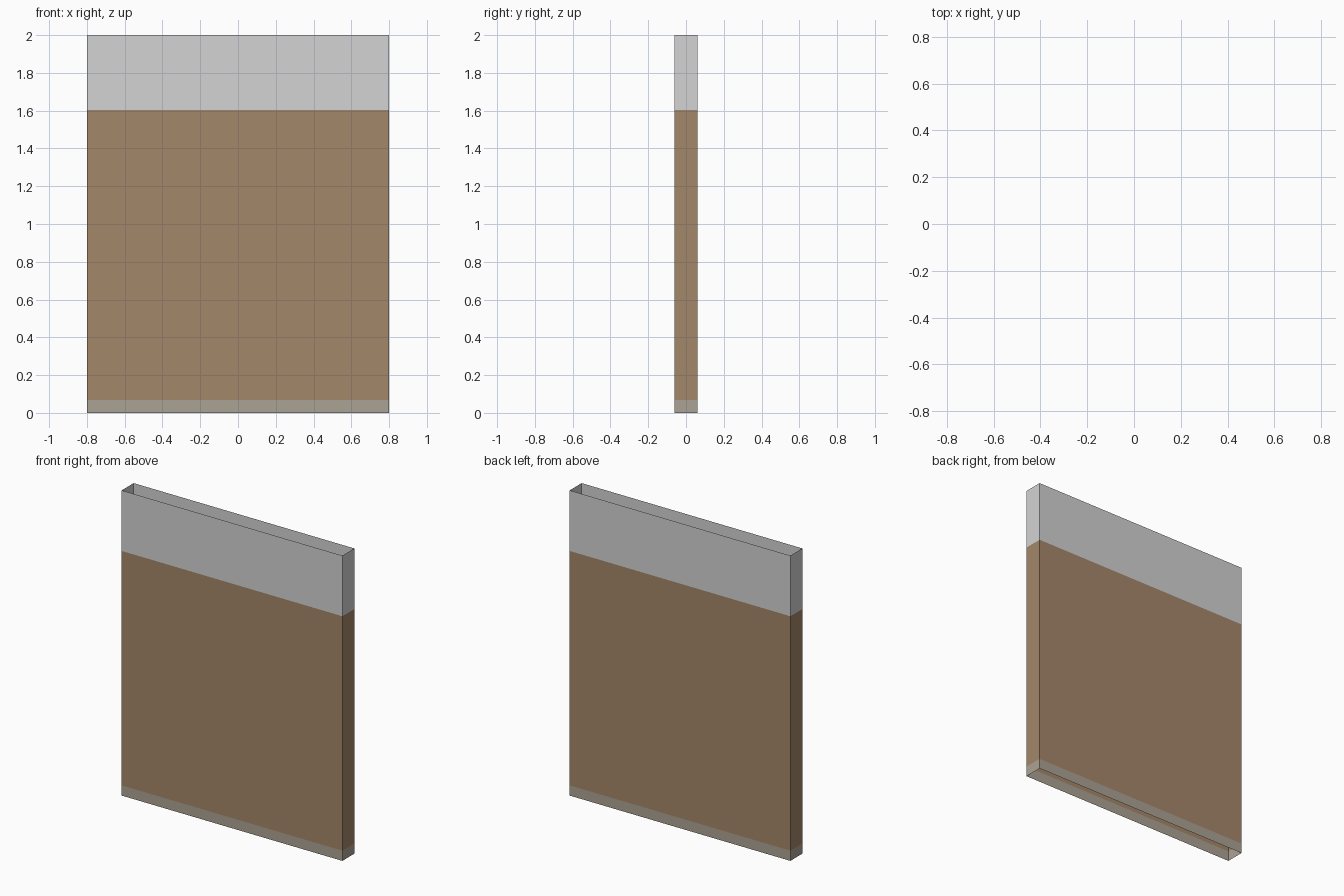
import bpy, bmesh

if "Cube" in bpy.data.objects:
    bpy.data.objects.remove(bpy.data.objects["Cube"])

HALF_X, HALF_Y = 0.8, 0.062
LEVELS = [0.0, 0.067, 1.603, 2.0]   # base strip, main panel, top band


def srgb(v):
    v /= 255
    return v / 12.92 if v <= 0.04045 else ((v + 0.055) / 1.055) ** 2.4


def material(name, rgb):
    m = bpy.data.materials.new(name)
    m.diffuse_color = [srgb(c) for c in rgb] + [1.0]
    m.use_nodes = True
    m.node_tree.nodes["Principled BSDF"].inputs["Base Color"].default_value = m.diffuse_color
    return m


mats = [material("base_beige_grey", (171, 162, 147)),
        material("panel_brown", (164, 135, 106)),
        material("top_light_grey", (211, 211, 211))]

# Thin-skinned wall panel: four sides in stacked bands, open top and bottom
bm = bmesh.new()
corners = [(-HALF_X, -HALF_Y), (HALF_X, -HALF_Y), (HALF_X, HALF_Y), (-HALF_X, HALF_Y)]
rings = [[bm.verts.new((x, y, z)) for x, y in corners] for z in LEVELS]
for band, (low, high) in enumerate(zip(rings, rings[1:])):
    for i in range(4):
        j = (i + 1) % 4
        face = bm.faces.new((low[i], low[j], high[j], high[i]))
        face.material_index = band   # colour by height band

mesh = bpy.data.meshes.new("wall_panel")
bm.to_mesh(mesh)
bm.free()
for m in mats:
    mesh.materials.append(m)
wall = bpy.data.objects.new("wall_panel", mesh)
bpy.context.collection.objects.link(wall)
